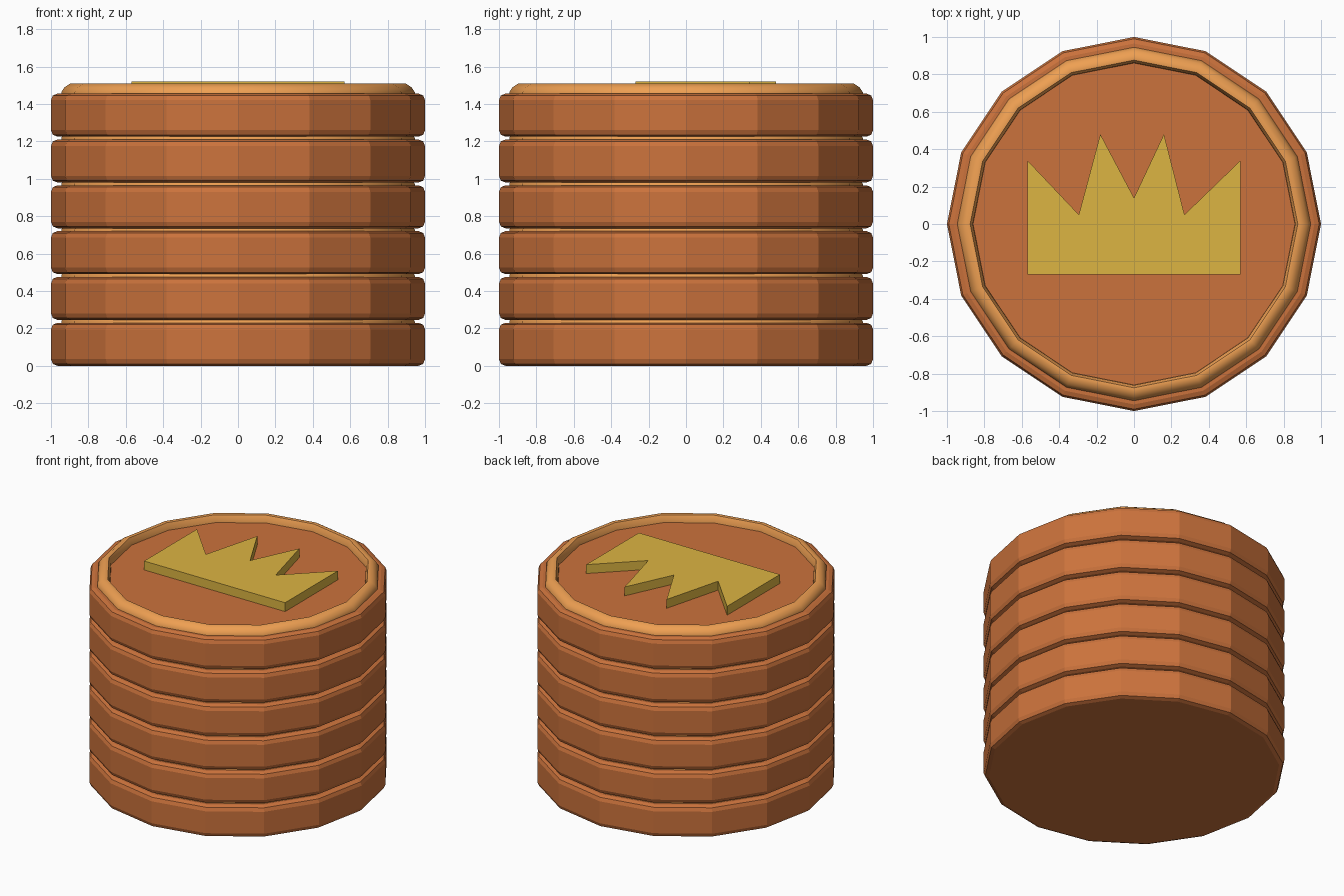
import bpy, bmesh
from math import cos, sin, pi, radians

if "Cube" in bpy.data.objects:
    bpy.data.objects.remove(bpy.data.objects["Cube"])

SIDES, COINS, PITCH, THICK = 16, 6, 0.245, 0.23


def material(name, rgb):
    m = bpy.data.materials.new(name)
    m.diffuse_color = (*rgb, 1)
    m.use_nodes = True
    m.node_tree.nodes["Principled BSDF"].inputs["Base Color"].default_value = m.diffuse_color
    return m


copper = material("copper", (0.60, 0.17, 0.045))
bright = material("bright_copper", (0.86, 0.35, 0.085))
gold = material("gold", (0.72, 0.46, 0.055))


def finish(bm, name, mat, z=0):
    bmesh.ops.recalc_face_normals(bm, faces=bm.faces)
    me = bpy.data.meshes.new(name)
    bm.to_mesh(me)
    bm.free()
    me.materials.append(mat)
    ob = bpy.data.objects.new(name, me)
    ob.location.z = z
    bpy.context.collection.objects.link(ob)
    return ob


def lathe(name, profile, mat, z, closed):
    """Sweep (radius, height) points round z; closed joins ends, else caps them."""
    bm = bmesh.new()
    rings = [[bm.verts.new((r * cos(2 * pi * i / SIDES), r * sin(2 * pi * i / SIDES), h))
              for i in range(SIDES)] for r, h in profile]
    pairs = list(zip(rings, rings[1:]))
    if closed:
        pairs.append((rings[-1], rings[0]))
    else:
        bm.faces.new(rings[0])
        bm.faces.new(rings[-1])
    for a, b in pairs:
        for i in range(SIDES):
            j = (i + 1) % SIDES
            bm.faces.new((a[i], a[j], b[j], b[i]))
    return finish(bm, name, mat, z)


# Coins: flat-sided discs with softened edges, each with a raised rim
body = [(0.965, 0), (0.99, 0.01), (1, 0.035),
        (1, THICK - 0.035), (0.99, THICK - 0.01), (0.965, THICK)]
rim = [(0.945, -0.01), (0.945, 0.008), (0.928, 0.034), (0.898, 0.053),
       (0.876, 0.05), (0.862, 0.02), (0.86, -0.01)]
for n in range(COINS):
    z = n * PITCH
    lathe(f"coin_{n + 1}", body, copper, z, False)
    ring = lathe(f"coin_rim_{n + 1}", rim, bright, z + THICK, True)
    bpy.ops.object.select_all(action='DESELECT')
    ring.select_set(True)
    bpy.context.view_layer.objects.active = ring
    bpy.ops.object.shade_smooth_by_angle(angle=radians(50))

# Crown emblem raised from the top coin
outline = [(-0.57, -0.27), (0.57, -0.27), (0.57, 0.34), (0.27, 0.05), (0.16, 0.48),
           (0, 0.14), (-0.18, 0.48), (-0.295, 0.05), (-0.57, 0.34)]
bm = bmesh.new()
face = bm.faces.new([bm.verts.new((x, y, 0)) for x, y in outline])
top = bmesh.ops.extrude_face_region(bm, geom=[face], use_keep_orig=True)
bmesh.ops.translate(bm, vec=(0, 0, 0.08),
                    verts=[v for v in top["geom"] if isinstance(v, bmesh.types.BMVert)])
finish(bm, "crown_emblem", gold, 1.44)
